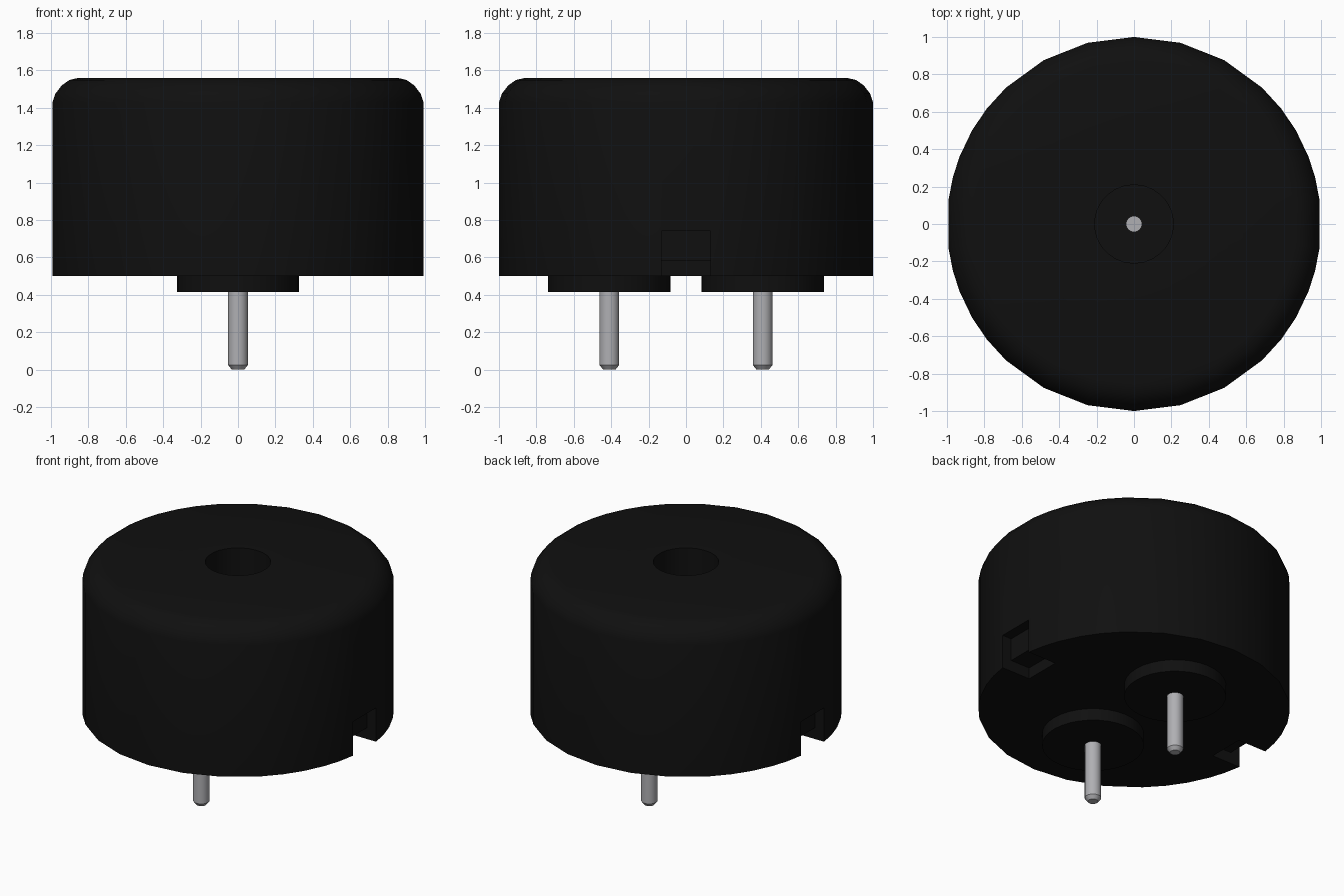
import bpy, bmesh, math

if "Cube" in bpy.data.objects:
    bpy.data.objects.remove(bpy.data.objects["Cube"])


def material(name, rgb):
    m = bpy.data.materials.new(name)
    m.diffuse_color = (*rgb, 1)
    m.use_nodes = True
    m.node_tree.nodes["Principled BSDF"].inputs["Base Color"].default_value = m.diffuse_color
    return m


BLACK = material("black plastic", (0.005, 0.005, 0.005))
METAL = material("grey metal", (0.43, 0.43, 0.45))


def lathe(name, profile, angles, mat, loc=(0, 0, 0)):
    """Closed solid turned from (radius, z) points, bottom to top."""
    bm = bmesh.new()
    rings = [[bm.verts.new((r * math.cos(a), r * math.sin(a), z)) for a in angles]
             for r, z in profile]
    n = len(angles)
    for lo, hi in zip(rings, rings[1:]):
        for i in range(n):
            j = (i + 1) % n
            bm.faces.new((lo[i], lo[j], hi[j], hi[i]))
    bm.faces.new(rings[0][::-1])
    bm.faces.new(rings[-1])
    bmesh.ops.recalc_face_normals(bm, faces=bm.faces)
    me = bpy.data.meshes.new(name)
    bm.to_mesh(me)
    bm.free()
    me.materials.append(mat)
    ob = bpy.data.objects.new(name, me)
    ob.location = loc
    bpy.context.collection.objects.link(ob)
    return ob


def activate(ob):
    bpy.ops.object.select_all(action='DESELECT')
    ob.select_set(True)
    bpy.context.view_layer.objects.active = ob


def smooth(ob, angle=32):
    activate(ob)
    bpy.ops.object.shade_smooth_by_angle(angle=math.radians(angle))


def even(n):
    return [2 * math.pi * i / n for i in range(n)]


def cut_box(ob, lo, hi):
    bpy.ops.mesh.primitive_cube_add(size=1, location=[(a + b) / 2 for a, b in zip(lo, hi)])
    cutter = bpy.context.object
    cutter.scale = [b - a for a, b in zip(lo, hi)]
    cutter.hide_render = True
    cutter.data.materials.append(BLACK)
    activate(ob)
    mod = ob.modifiers.new("cut", 'BOOLEAN')
    mod.operation, mod.solver, mod.object = 'DIFFERENCE', 'EXACT', cutter
    bpy.ops.object.modifier_apply(modifier=mod.name)
    bpy.data.objects.remove(cutter)


# Case: rounded top edge, central sound hole, facets finer near the side notches
quarter = [7.5, 14.4, 21, 30, 38, 46.8, 61.2, 75.6]
degrees = (quarter + [90] + [180 - a for a in reversed(quarter)]
           + [180 + a for a in quarter] + [270] + [360 - a for a in reversed(quarter)])
case = lathe("case", [(1, 0.5), (1, 1.43), (0.985, 1.475), (0.95, 1.52), (0.91, 1.548),
                      (0.86, 1.56), (0.21, 1.56), (0.21, 1.03)],
             [math.radians(a) for a in degrees], BLACK)

# Stepped notches on both sides
for s in (-1, 1):
    for inner, top in ((0.77, 0.58), (0.92, 0.74)):
        xs = sorted((s * inner, s * 1.2))
        cut_box(case, (xs[0], -0.13, 0.4), (xs[1], 0.13, top))
smooth(case)

# Standoff discs and chamfered pins
for side, y in (("front", -0.41), ("back", 0.41)):
    smooth(lathe(side + "_standoff", [(0.327, 0.415), (0.327, 0.51)], even(32), BLACK, (0, y, 0)))
    smooth(lathe(side + "_pin", [(0.033, 0), (0.053, 0.025), (0.053, 0.45)],
                 even(24), METAL, (0, y, 0)))

# Metal centre inside the sound hole
smooth(lathe("sound_hole_centre", [(0.043, 1.0), (0.043, 1.06)], even(20), METAL))
